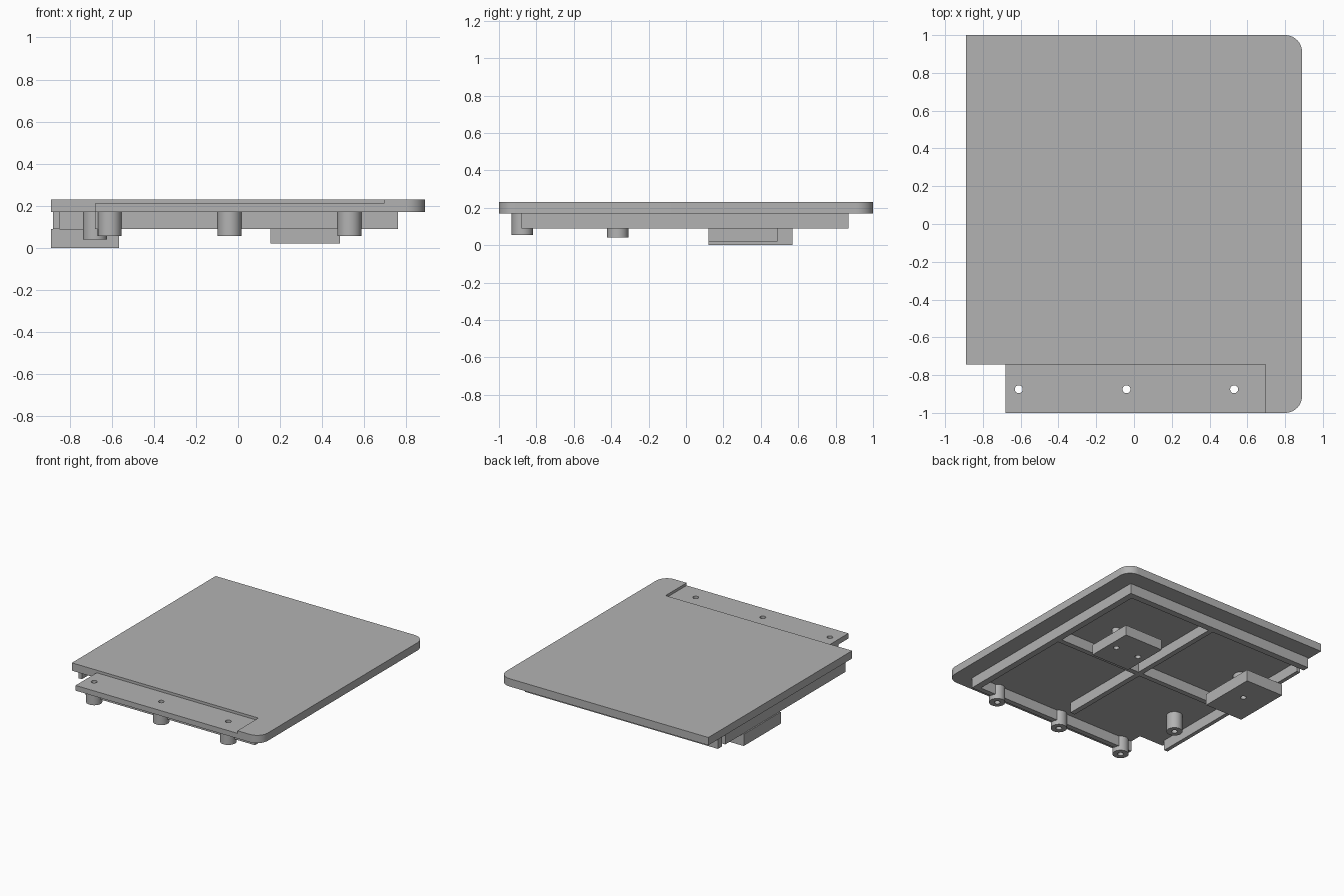
import bpy
import bmesh
from math import cos, sin, pi, radians

if "Cube" in bpy.data.objects:
    bpy.data.objects.remove(bpy.data.objects["Cube"], do_unlink=True)

GREY = (0.45, 0.45, 0.45, 1.0)
grey = bpy.data.materials.new("plain_grey")
grey.use_nodes = True
grey.diffuse_color = GREY
grey.node_tree.nodes["Principled BSDF"].inputs["Base Color"].default_value = GREY


def prism(name, outline, low, high):
    """Extrude a counter-clockwise outline from low to high."""
    bm = bmesh.new()
    base = bm.faces.new([bm.verts.new((x, y, low)) for x, y in outline])
    up = bmesh.ops.extrude_face_region(bm, geom=[base])
    verts = [v for v in up["geom"] if isinstance(v, bmesh.types.BMVert)]
    bmesh.ops.translate(bm, verts=verts, vec=(0, 0, high - low))
    bmesh.ops.recalc_face_normals(bm, faces=bm.faces)
    mesh = bpy.data.meshes.new(name)
    bm.to_mesh(mesh)
    bm.free()
    mesh.materials.append(grey)
    obj = bpy.data.objects.new(name, mesh)
    bpy.context.collection.objects.link(obj)
    return obj


def box(name, x0, x1, y0, y1, low, high):
    return prism(name, [(x0, y0), (x1, y0), (x1, y1), (x0, y1)], low, high)


def arc(cx, cy, r, start, end, steps):
    angles = [radians(start + (end - start) * i / steps) for i in range(steps + 1)]
    return [(cx + r * cos(a), cy + r * sin(a)) for a in angles]


def cylinder(name, x, y, r, low, high):
    return prism(name, arc(x, y, r, 0, 360, 32)[:-1], low, high)


def cut(target, *cutters):
    for cutter in cutters:
        cutter.hide_render = True
        mod = target.modifiers.new("cut", "BOOLEAN")
        mod.operation = "DIFFERENCE"
        mod.solver = "EXACT"
        mod.object = cutter
        bpy.context.view_layer.objects.active = target
        bpy.ops.object.modifier_apply(modifier=mod.name)
        bpy.data.objects.remove(cutter, do_unlink=True)


def smooth(obj):
    bpy.ops.object.select_all(action="DESELECT")
    obj.select_set(True)
    bpy.context.view_layer.objects.active = obj
    bpy.ops.object.shade_smooth_by_angle(angle=radians(30))


UNDER, TOP, RIB = 0.17, 0.23, 0.09
HOLE = 0.021
SCREW_Y = -0.875
SCREW_X = (-0.61, -0.04, 0.53)

# Cover plate: two rounded corners, a notch and a sunken screw flange
outline = [(-0.68, -1)]
outline += arc(0.80, -0.91, 0.09, -90, 0, 10)
outline += arc(0.80, 0.91, 0.09, 0, 90, 10)
outline += [(-0.89, 1), (-0.89, -0.745), (-0.68, -0.745)]
plate = prism("cover_plate", outline, UNDER, TOP)
cut(plate, box("flange_cutter", -0.8, 0.695, -1.1, -0.745, 0.21, 0.3))
for x in SCREW_X:
    cut(plate, cylinder("hole_cutter", x, SCREW_Y, HOLE, 0, 0.3))
smooth(plate)

# Rim walls and crossed stiffening ribs underneath
walls = {
    "rim_back": (-0.88, 0.76, 0.82, 0.87),
    "rim_left": (0.71, 0.76, -0.84, 0.82),
    "rim_right": (-0.88, -0.85, -0.68, 0.78),
    "rib_lengthwise": (-0.04, 0.0, -0.70, 0.82),
    "rib_crosswise": (-0.72, 0.71, 0.01, 0.05),
}
for name, (x0, x1, y0, y1) in walls.items():
    box(name, x0, x1, y0, y1, RIB, UNDER)
front = box("rim_front", -0.68, 0.76, -0.88, -0.84, RIB, UNDER)
for x in SCREW_X:
    cut(front, cylinder("hole_cutter", x, SCREW_Y, HOLE, 0, 0.3))


def boss(name, x, y, low):
    post = cylinder(name, x, y, 0.057, low, UNDER)
    cut(post, cylinder("hole_cutter", x, y, HOLE, -0.1, 0.3))
    smooth(post)


# Screw bosses
for i, x in enumerate(SCREW_X):
    boss(f"front_boss_{i + 1}", x, SCREW_Y, 0.055)
boss("side_boss_front", -0.68, -0.365, 0.04)
boss("side_boss_back", -0.68, 0.37, RIB)

# Latch blocks with drilled holes
side = box("side_block", -0.89, -0.567, 0.12, 0.57, 0, RIB)
cut(side, cylinder("hole_cutter", -0.70, 0.37, HOLE, -0.1, 0.3))
inner = box("inner_block", 0.155, 0.485, 0.12, 0.49, 0.02, 0.10)
for i, x in enumerate((0.22, 0.42)):
    cut(inner, cylinder("hole_cutter", x, 0.305, HOLE, -0.1, 0.3))
    smooth(cylinder(f"inner_post_{i + 1}", x, 0.305, 0.03, 0.10, UNDER))
